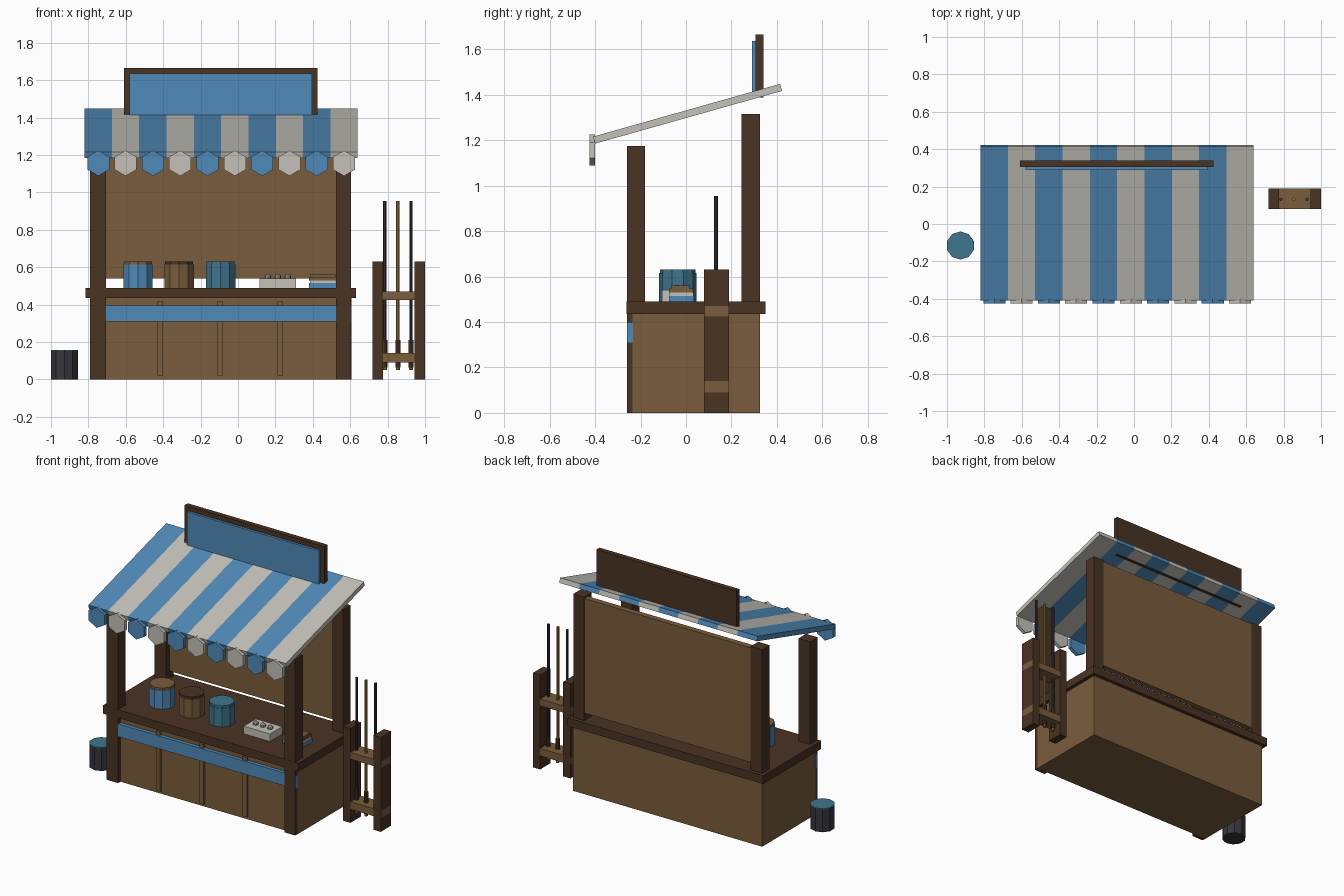
import bpy, math

cube = bpy.data.objects.get("Cube")
if cube:
    bpy.data.objects.remove(cube, do_unlink=True)


def linear(c):
    c /= 255
    return c / 12.92 if c < 0.04 else ((c + 0.055) / 1.055) ** 2.4


def material(name, r, g, b):
    col = (linear(r), linear(g), linear(b), 1)
    m = bpy.data.materials.new(name)
    m.use_nodes = True
    m.diffuse_color = col
    bsdf = next(n for n in m.node_tree.nodes if n.type == 'BSDF_PRINCIPLED')
    bsdf.inputs["Base Color"].default_value = col
    return m


wood = material("warm wood", 122, 93, 60)
dark = material("dark wood", 74, 51, 35)
blue = material("cloth blue", 80, 138, 184)
white = material("cloth white", 196, 193, 184)
teal = material("teal", 64, 118, 142)
charcoal = material("charcoal", 54, 53, 60)
gold = material("dull gold", 148, 128, 58)
grey = material("stone grey", 140, 139, 138)


def finish(name, mat):
    ob = bpy.context.object
    ob.name = name
    ob.data.materials.append(mat)
    return ob


def box(name, mat, x, y, z):
    """Box from (min, max) pairs on each axis."""
    spans = (x, y, z)
    bpy.ops.mesh.primitive_cube_add(size=1, location=[(a + b) / 2 for a, b in spans])
    ob = finish(name, mat)
    ob.scale = [b - a for a, b in spans]
    return ob


def cyl(name, mat, x, y, z, r, sides=10):
    """Upright cylinder between heights z = (low, high)."""
    bpy.ops.mesh.primitive_cylinder_add(vertices=sides, radius=r, depth=z[1] - z[0],
                                        location=(x, y, sum(z) / 2))
    return finish(name, mat)


# Counter body, with battens, cloth band and worktop
left, right = -0.79, 0.605
box("counter_body", wood, (left - 0.001, right + 0.001), (-0.235, 0.326), (0, 0.436))
box("counter_top", dark, (-0.815, 0.63), (-0.261, 0.35), (0.435, 0.49))
box("cloth_band", blue, (left - 0.002, right + 0.002), (-0.259, -0.234), (0.31, 0.395))
for i in range(3):
    x = -0.415 + 0.32 * i
    box("front_batten", wood, (x - 0.015, x + 0.015), (-0.25, -0.23), (0.02, 0.42))

# Corner posts and back wall
for x in ((left, -0.705), (0.525, right)):
    box("front_post", dark, x, (-0.26, -0.18), (0, 1.175))
    box("back_post", dark, x, (0.245, 0.325), (0.01, 1.315))
box("back_wall", wood, (-0.71, 0.53), (0.285, 0.324), (0.54, 1.305))

# Striped sloping awning with hexagonal scallops
stripe = 0.146
for i in range(10):
    x = -0.82 + stripe * i
    mat = white if i % 2 else blue
    panel = box("awning_stripe", mat, (x, x + stripe), (-0.4205, 0.4345), (1.30, 1.332))
    panel.rotation_euler.x = 0.275
    bpy.ops.mesh.primitive_cylinder_add(vertices=6, radius=0.068, depth=0.025,
                                        location=(x + stripe / 2, -0.412, 1.156),
                                        rotation=(math.pi / 2, 0, 0))
    finish("awning_scallop", mat)

# Sign board
box("sign_frame", dark, (-0.61, 0.425), (0.306, 0.34), (1.388, 1.665))
box("sign_panel", blue, (-0.58, 0.395), (0.29, 0.308), (1.405, 1.635))

# Lidded pots on the counter
for x, body, lid in ((-0.535, blue, wood), (-0.315, wood, dark), (-0.093, teal, teal)):
    cyl("pot", body, x, -0.037, (0.49, 0.615), 0.0825)
    cyl("pot_lid", lid, x, -0.037, (0.615, 0.63), 0.078)

# Tray with round goods
box("tray", white, (0.115, 0.31), (-0.105, 0.025), (0.49, 0.54))
for x in (0.16, 0.213, 0.266):
    bpy.ops.mesh.primitive_uv_sphere_add(segments=8, ring_count=6, radius=0.018,
                                         location=(x, -0.04, 0.546))
    finish("round_good", grey)

# Stack of folded goods
box("stack_bottom", blue, (0.38, 0.525), (-0.075, 0.035), (0.49, 0.515))
box("stack_middle", white, (0.385, 0.522), (-0.072, 0.032), (0.515, 0.53))
box("stack_upper", wood, (0.38, 0.525), (-0.075, 0.03), (0.53, 0.547))
box("stack_top", wood, (0.385, 0.522), (-0.065, 0.015), (0.547, 0.56))

# Barrel on the ground
cyl("ground_barrel", charcoal, -0.928, -0.115, (0, 0.152), 0.0755)
cyl("barrel_lid", teal, -0.928, -0.115, (0.152, 0.157), 0.0755)

# Rack with upright rods
for x in ((0.72, 0.775), (0.945, 0.999)):
    box("rack_post", dark, x, (0.08, 0.19), (0, 0.63))
for z in ((0.425, 0.47), (0.09, 0.14)):
    box("rack_bar", wood, (0.719, 1.0), (0.081, 0.189), z)
for x, mat in ((0.785, charcoal), (0.855, gold), (0.925, charcoal)):
    cyl("rod", mat, x, 0.132, (0.07, 0.955), 0.009, 8)
    cyl("rod_grip", dark, x, 0.132, (0.065, 0.21), 0.014, 8)
    cyl("rod_pommel", gold, x, 0.132, (0.05, 0.067), 0.011, 8)
